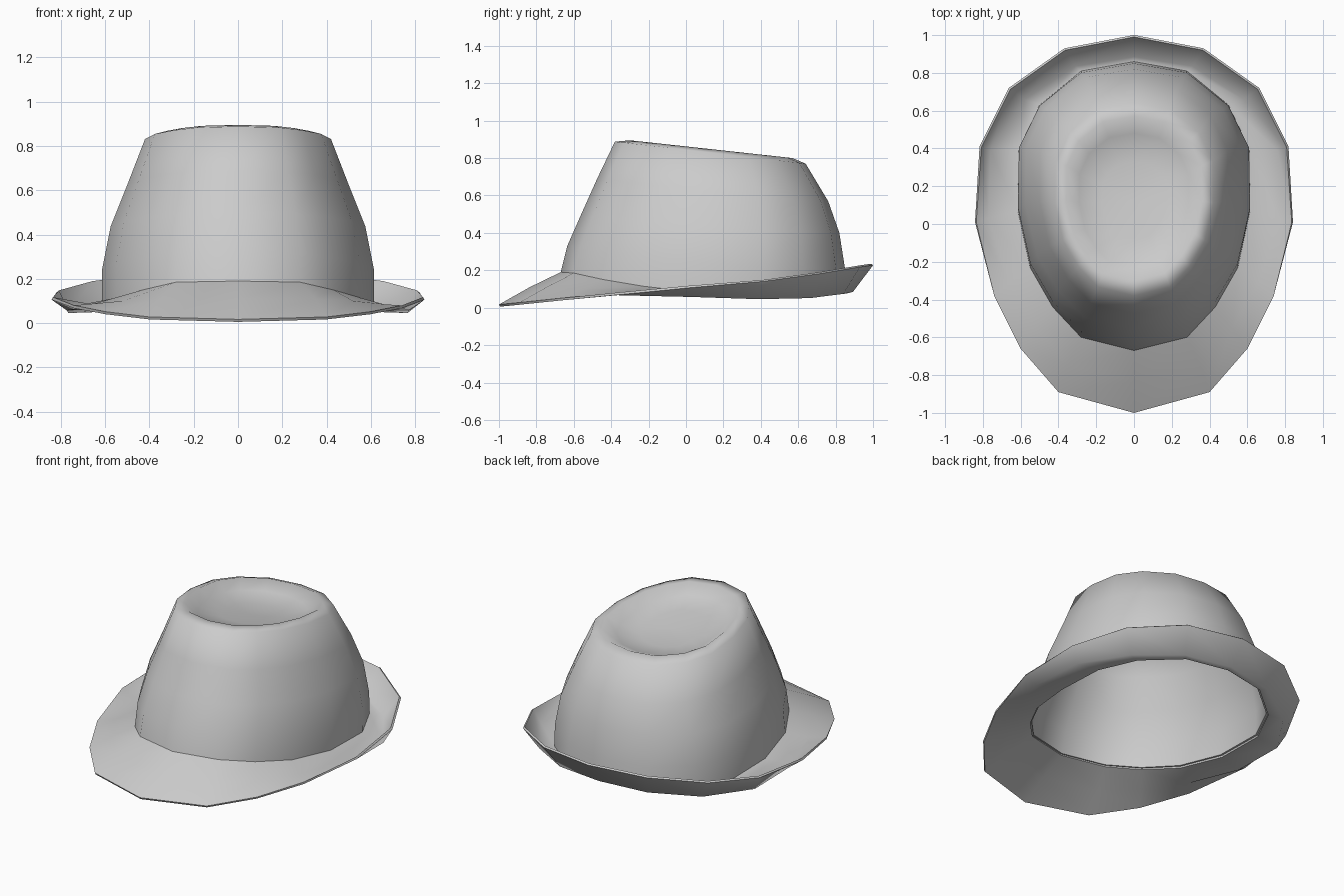
import bpy, math

if "Cube" in bpy.data.objects:
    bpy.data.objects.remove(bpy.data.objects["Cube"])

# half outlines, listed from the back round the +x side to the front (x, y, z)
BASE = [(0, .86, .09), (.28, .81, .085), (.5, .63, .075), (.61, .4, .07), (.615, .07, .08),
        (.55, -.23, .115), (.43, -.44, .15), (.28, -.6, .185), (0, -.67, .19)]
FOLD = [(0, .885, .095), (.31, .835, .085), (.58, .66, .063), (.76, .39, .057), (.77, .03, .07),
        (.66, -.31, .085), (.52, -.55, .1), (.35, -.745, .11), (0, -.835, .11)]
EDGE = [(0, .99, .235), (.365, .92, .225), (.655, .713, .19), (.808, .407, .148), (.835, .01, .117),
        (.74, -.38, .08), (.6, -.66, .052), (.4, -.89, .028), (0, -1, .017)]


def full(half):
    return half + [(-x, y, z) for x, y, z in half[-2:0:-1]]


def crown_ring(hw, yf, yb, zf, zb, p):
    # the base outline, rescaled and tilted between front and back heights
    half = []
    for x, y, _ in BASE:
        t = (y + .67) / 1.53
        half.append((x / .615 * hw, yf + (yb - yf) * t, zb + (zf - zb) * (1 - t) ** p))
    return half


def shell(name, halves, centre=None, thick=.013):
    verts, faces = [], []
    for h in halves:
        verts += full(h)
    n = len(full(halves[0]))
    for r in range(len(halves) - 1):
        for i in range(n):
            j = (i + 1) % n
            faces.append((r*n + i, r*n + j, r*n + n + j, r*n + n + i))
    if centre:
        verts.append(centre)
        c = len(verts) - 1
        faces += [(c, (i + 1) % n, i) for i in range(n)]
    me = bpy.data.meshes.new(name)
    me.from_pydata(verts, [], faces)
    ob = bpy.data.objects.new(name, me)
    bpy.context.collection.objects.link(ob)
    bpy.ops.object.select_all(action='DESELECT')
    ob.select_set(True)
    bpy.context.view_layer.objects.active = ob
    mod = ob.modifiers.new("thickness", 'SOLIDIFY')
    mod.thickness = thick
    mod.offset = -1
    bpy.ops.object.modifier_apply(modifier=mod.name)
    bpy.ops.object.shade_smooth_by_angle(angle=math.radians(62))
    return ob


# brim: sloping down at the front, turned up at the back and sides
shell("brim", [BASE, FOLD, EDGE])

# crown: from the dented top outwards and down to the brim
params = [
    (.17, -.08, .33, .81, .745, 1),
    (.29, -.23, .48, .84, .76, 1),
    (.36, -.30, .57, .895, .80, 1),
    (.42, -.38, .64, .888, .77, 1),
    (.50, -.475, .76, .69, .57, 1.2),
    (.575, -.56, .82, .50, .40, 1.5),
    (.614, -.635, .85, .33, .21, 2),
]
shell("crown", [crown_ring(*p) for p in params] + [BASE], centre=(0, .12, .775))
